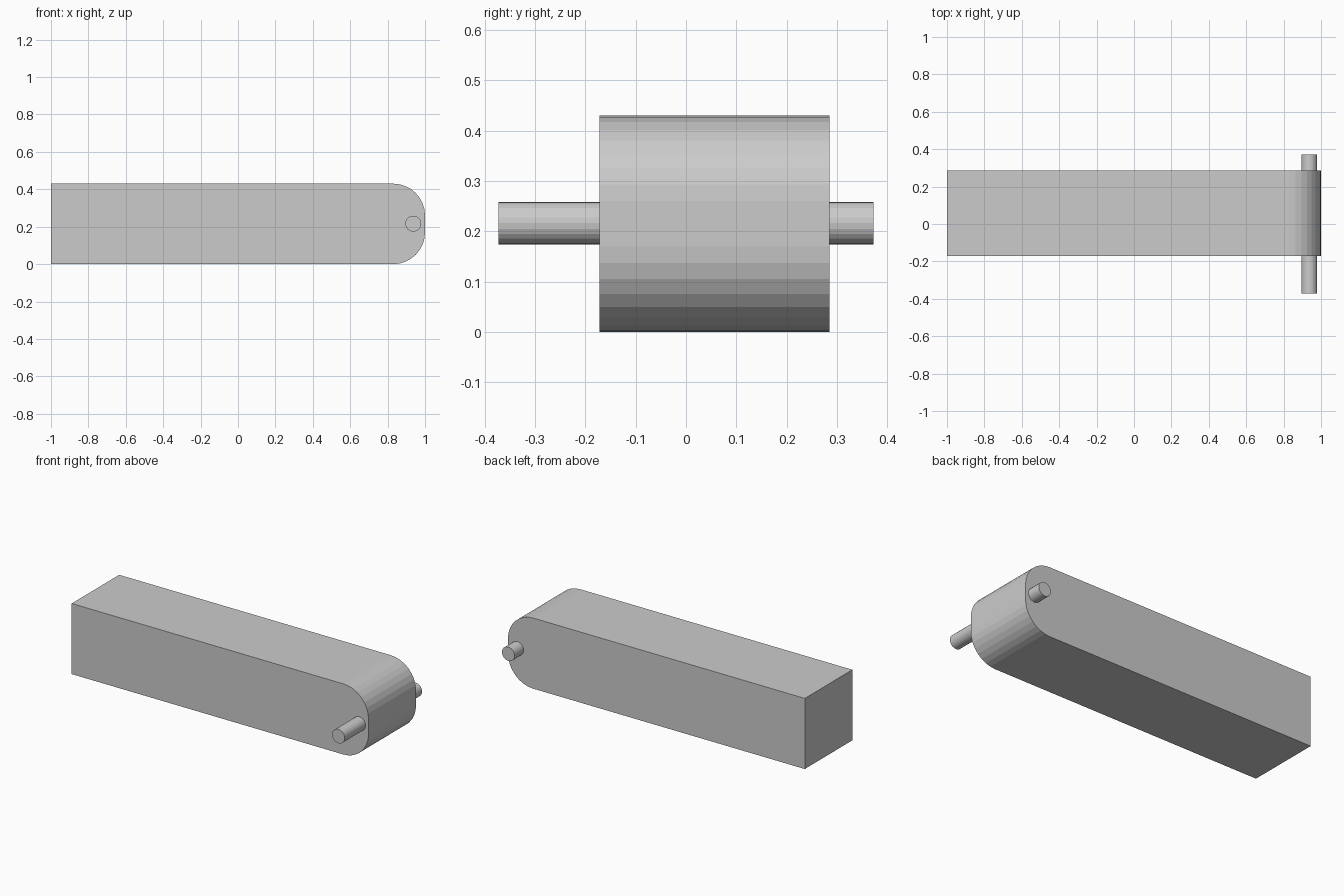
import bpy, bmesh, math
from mathutils import Matrix

if "Cube" in bpy.data.objects:
    bpy.data.objects.remove(bpy.data.objects["Cube"])

grey = bpy.data.materials.new("light grey")
grey.diffuse_color = (0.6, 0.6, 0.6, 1)
grey.use_nodes = True
grey.node_tree.nodes["Principled BSDF"].inputs["Base Color"].default_value = grey.diffuse_color


def add_object(name, bm):
    bmesh.ops.recalc_face_normals(bm, faces=bm.faces)
    mesh = bpy.data.meshes.new(name)
    bm.to_mesh(mesh)
    bm.free()
    mesh.materials.append(grey)
    obj = bpy.data.objects.new(name, mesh)
    bpy.context.collection.objects.link(obj)
    return obj


# Arm: long block with one rounded end, extruded along y
HEIGHT, RADIUS, STEPS = 0.43, 0.17, 8
Y_FRONT, Y_BACK = -0.172, 0.285
profile = [(-1, HEIGHT), (-1, 0)]
for cz, start in ((RADIUS, -90), (HEIGHT - RADIUS, 0)):
    for i in range(STEPS + 1):
        a = math.radians(start + 90 * i / STEPS)
        profile.append((1 - RADIUS + RADIUS * math.cos(a), cz + RADIUS * math.sin(a)))
bm = bmesh.new()
side = bm.faces.new([bm.verts.new((x, Y_FRONT, z)) for x, z in profile])
extruded = bmesh.ops.extrude_face_region(bm, geom=[side], use_keep_orig=True)
moved = [g for g in extruded["geom"] if isinstance(g, bmesh.types.BMVert)]
bmesh.ops.translate(bm, verts=moved, vec=(0, Y_BACK - Y_FRONT, 0))
add_object("arm", bm)

# Pin: thin axle through the rounded end
bm = bmesh.new()
bmesh.ops.create_cone(
    bm, cap_ends=True, segments=24, radius1=0.0425, radius2=0.0425, depth=0.744,
    matrix=Matrix.Translation((0.937, 0, 0.216)) @ Matrix.Rotation(math.pi / 2, 4, 'X'))
add_object("pin", bm)
